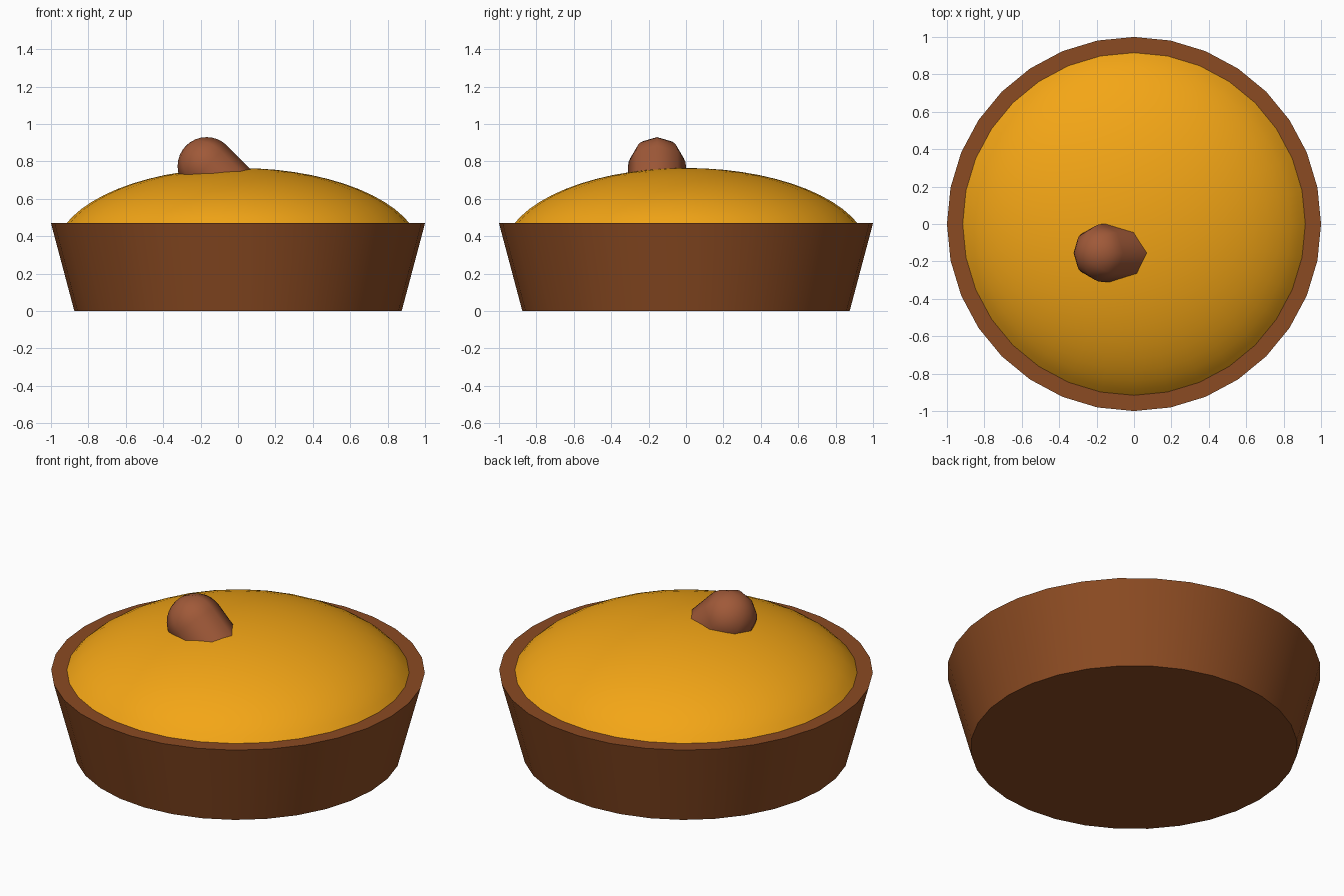
import bpy, bmesh, math

if "Cube" in bpy.data.objects:
    bpy.data.objects.remove(bpy.data.objects["Cube"])


def lathe(name, profile, sides, color, angle):
    """Revolve (radius, z) points around z; radius 0 makes a pole."""
    bm = bmesh.new()
    rings = []
    for r, z in profile:
        if r < 1e-5:
            rings.append([bm.verts.new((0, 0, z))] * sides)
        else:
            rings.append([bm.verts.new((r * math.cos(math.tau * i / sides),
                                        r * math.sin(math.tau * i / sides), z))
                          for i in range(sides)])
    for a, b in zip(rings, rings[1:]):
        for i in range(sides):
            j = (i + 1) % sides
            bm.faces.new(list(dict.fromkeys((a[i], a[j], b[j], b[i]))))
    # flat caps on open ends
    for ring in (rings[0], rings[-1]):
        if ring[0] is not ring[1]:
            bm.faces.new(ring)
    bmesh.ops.recalc_face_normals(bm, faces=bm.faces)
    mesh = bpy.data.meshes.new(name)
    bm.to_mesh(mesh)
    bm.free()
    obj = bpy.data.objects.new(name, mesh)
    bpy.context.collection.objects.link(obj)
    mat = bpy.data.materials.new(name + "_color")
    mat.diffuse_color = (*color, 1)
    mat.use_nodes = True
    mat.node_tree.nodes["Principled BSDF"].inputs["Base Color"].default_value = mat.diffuse_color
    mesh.materials.append(mat)
    bpy.ops.object.select_all(action='DESELECT')
    obj.select_set(True)
    bpy.context.view_layer.objects.active = obj
    bpy.ops.object.shade_smooth_by_angle(angle=math.radians(angle))
    return obj


# tapered crust
lathe("crust", [(0.875, 0), (1.0, 0.47)], 32, (0.26, 0.07, 0.016), 30)

# domed filling: upper part of a flattened ellipsoid, rim just inside the crust
A, B, TOP = 0.98, 0.456, 0.765
edge = math.asin(0.925 / A)
dome = [(A * math.sin(edge * k / 12), TOP - B * (1 - math.cos(edge * k / 12)))
        for k in range(13)]
lathe("filling", dome[::-1], 32, (0.90, 0.38, 0.008), 30)

# stem: round-ended rod leaning at 45 degrees, lower end buried in the filling
R = 0.155
rod = [(R, -0.3)] + [(R * math.cos(math.pi / 2 * k / 8), R * math.sin(math.pi / 2 * k / 8))
                     for k in range(9)]
stem = lathe("stem", rod, 8, (0.35, 0.10, 0.04), 60)
stem.location = (-0.168, -0.155, 0.775)
stem.rotation_euler = (0, math.radians(-45), 0)
